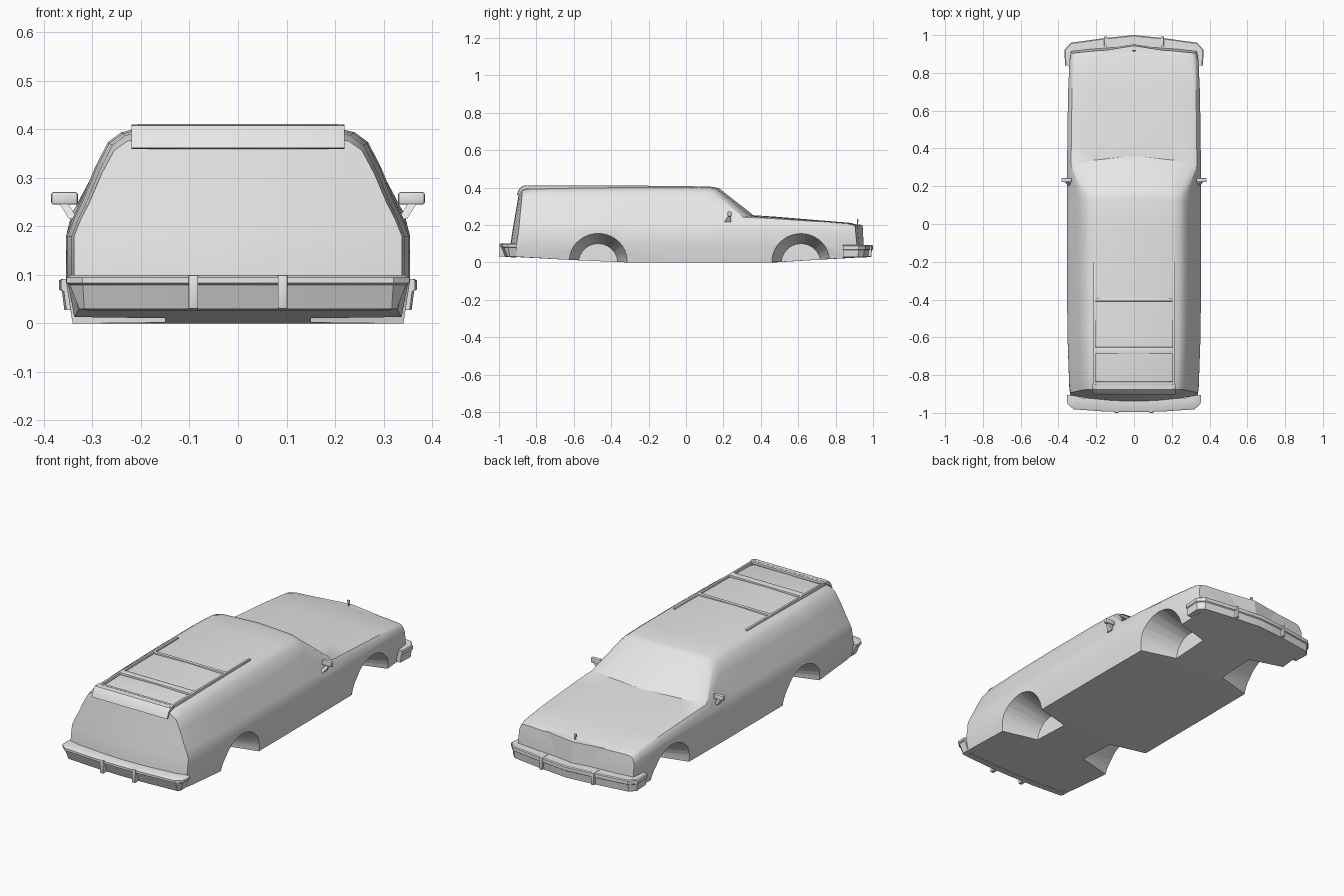
import bpy, bmesh, math
from mathutils import Vector

old = bpy.data.objects.get("Cube")
if old:
    bpy.data.objects.remove(old, do_unlink=True)

paint = bpy.data.materials.new("plain_grey")
paint.use_nodes = True
paint.diffuse_color = (0.8, 0.8, 0.8, 1)
paint.node_tree.nodes["Principled BSDF"].inputs["Base Color"].default_value = (0.8, 0.8, 0.8, 1)


def finish(name, bm, angle=35):
    bmesh.ops.remove_doubles(bm, verts=bm.verts, dist=0.0002)
    bmesh.ops.recalc_face_normals(bm, faces=bm.faces)
    mesh = bpy.data.meshes.new(name)
    bm.to_mesh(mesh)
    bm.free()
    obj = bpy.data.objects.new(name, mesh)
    bpy.context.collection.objects.link(obj)
    mesh.materials.append(paint)
    smooth(obj, angle)
    return obj


def smooth(obj, angle=35):
    bpy.ops.object.select_all(action='DESELECT')
    obj.select_set(True)
    bpy.context.view_layer.objects.active = obj
    bpy.ops.object.shade_smooth_by_angle(angle=math.radians(angle))


def loft(name, rings, caps=False, angle=35):
    """Skin a row of closed rings that have equal point counts."""
    bm = bmesh.new()
    rows = [[bm.verts.new(p) for p in ring] for ring in rings]
    n = len(rows[0])
    for a, b in zip(rows, rows[1:]):
        for k in range(n):
            bm.faces.new((a[k], a[(k + 1) % n], b[(k + 1) % n], b[k]))
    if caps:
        bm.faces.new(rows[0])
        bm.faces.new(rows[-1])
    return finish(name, bm, angle)


def box(name, lo, hi, bevel=0.003):
    bm = bmesh.new()
    bmesh.ops.create_cube(bm, size=1)
    lo, hi = Vector(lo), Vector(hi)
    for v in bm.verts:
        v.co = (lo + hi) / 2 + v.co * (hi - lo)
    if bevel:
        bmesh.ops.bevel(bm, geom=bm.edges[:], offset=bevel, segments=2, affect='EDGES', profile=0.5)
    return finish(name, bm)


# Body: upper side curve as (height fraction, cabin half width, bonnet width share)
UPPER = [(0.17, 0.340, 0.993), (0.33, 0.322, 0.985), (0.62, 0.295, 0.97), (0.85, 0.268, 0.94),
         (0.94, 0.240, 0.88), (0.98, 0.200, 0.6), (1.0, 0, 0)]
# Stations: base y, top y, bow, half width, sill z, top z, bonnet blend
STATIONS = [(-0.905, -0.855, -0.035, 0.338, 0.03, 0.388, 0),
            (-0.86, -0.81, -0.02, 0.343, 0.027, 0.401, 0),
            (-0.6, -0.6, 0, 0.352, 0.012, 0.405, 0),
            (-0.32, -0.32, 0, 0.355, 0, 0.408, 0),
            (0.0, 0.0, 0, 0.355, 0, 0.408, 0),
            (0.11, 0.11, 0.03, 0.355, 0, 0.404, 0),
            (0.14, 0.14, 0.035, 0.355, 0, 0.397, 0),
            (0.30, 0.30, 0.06, 0.354, 0, 0.252, 1),
            (0.45, 0.45, 0.03, 0.353, 0, 0.244, 1),
            (0.70, 0.70, 0.01, 0.349, 0.014, 0.225, 1),
            (0.87, 0.86, 0.02, 0.341, 0.024, 0.211, 1),
            (0.912, 0.90, 0.025, 0.334, 0.027, 0.198, 1)]


def section(yb, yt, bow, w, zb, zt, hood, shrink=1.0):
    belt = min(0.18, zt - 0.04)
    half = [(0, zb), (0.6 * w, zb), (0.96 * w, zb), (w, 0.09), (w, belt)]
    for f, cabin, bonnet in UPPER:
        x = bonnet * w if hood else cabin * w / 0.355
        half.append((x, belt + f * (zt - belt)))
    pts = []
    for x, z in half:
        x *= shrink
        rise = max(0, (z - 0.1) / (zt - 0.1))
        pts.append((x, yb + (yt - yb) * rise + bow * (1 - (x / 0.35) ** 2), z))
    return pts + [(-x, y, z) for x, y, z in pts[-2:0:-1]]


rings = [section(*STATIONS[0], shrink=s) for s in (0, 0.35, 0.7)]
rings += [section(*s) for s in STATIONS]
rings += [section(*STATIONS[-1], shrink=s) for s in (0.7, 0.35, 0)]
body = loft("body_shell", rings)

# Wheel arches: tapered cutters
for y, label in ((-0.47, "rear"), (0.615, "front")):
    for side in (1, -1):
        bpy.ops.mesh.primitive_cone_add(vertices=40, radius1=0.105, radius2=0.172, depth=0.25,
                                        location=(side * 0.275, y, -0.005),
                                        rotation=(0, side * math.pi / 2, 0))
        cutter = bpy.context.object
        cutter.name = label + "_arch_cutter"
        cutter.data.materials.append(paint)
        cutter.hide_render = True
        cut = body.modifiers.new("arch", 'BOOLEAN')
        cut.operation = 'DIFFERENCE'
        cut.solver = 'EXACT'
        cut.object = cutter
        bpy.context.view_layer.objects.active = body
        bpy.ops.object.modifier_apply(modifier=cut.name)
        bpy.data.objects.remove(cutter, do_unlink=True)
smooth(body, 32)


# Bumpers: one profile (outward, z) swept round half a path, then mirrored
def bumper(name, path, profile):
    full = path + [(-x, y) for x, y in path[-2::-1]]
    sign = 1 if path[-1][1] > 0 else -1
    rings = []
    for i, p in enumerate(full):
        a, b = Vector(full[max(i - 1, 0)]), Vector(full[min(i + 1, len(full) - 1)])
        t = (b - a).normalized()
        n = Vector((t.y, -t.x)) * sign
        rings.append([(p[0] + n.x * o, p[1] + n.y * o, z) for o, z in profile])
    return loft(name, rings, caps=True)


bumper("rear_bumper", [(0.335, -0.905), (0.335, -0.945), (0.318, -0.962), (0.15, -0.974), (0, -0.977)],
       [(-0.045, 0.1), (0.01, 0.1), (0.019, 0.095), (0.019, 0.083), (0.012, 0.079),
        (-0.008, 0.03), (-0.045, 0.027)])
bumper("front_bumper", [(0.352, 0.84), (0.356, 0.92), (0.33, 0.947), (0.15, 0.972), (0, 0.987)],
       [(-0.05, 0.092), (0.008, 0.092), (0.013, 0.088), (0.013, 0.07), (0.007, 0.066),
        (0.002, 0.028), (-0.05, 0.026)])

# Grille surround with a shallow central peak
outline = [(-0.17, 0.86), (-0.17, 0.925), (0, 0.952), (0.17, 0.925), (0.17, 0.86)]
loft("grille_surround", [[(x, y, 0.06) for x, y in outline],
                         [(x, y - 0.008, 0.2 if y > 0.9 else 0.208) for x, y in outline]], caps=True, angle=10)

# Bonnet ornament
box("ornament_stem", (-0.002, 0.915, 0.195), (0.002, 0.92, 0.22), 0)
box("ornament_head", (-0.007, 0.914, 0.216), (0.007, 0.921, 0.232), 0.002)

for side, label in ((1, "left"), (-1, "right")):
    def span(a, b):
        return sorted((side * a, side * b))

    # Bumper guards
    x0, x1 = span(0.082, 0.102)
    box(label + "_rear_guard", (x0, -1.0, 0.03), (x1, -0.95, 0.1))
    x0, x1 = span(0.142, 0.158)
    box(label + "_front_guard", (x0, 0.94, 0.03), (x1, 0.992, 0.094))

    # Door mirror
    x0, x1 = span(0.33, 0.385)
    box(label + "_mirror_head", (x0, 0.222, 0.245), (x1, 0.243, 0.271), 0.005)
    foot = [(0.33, 0.205, 0.215), (0.33, 0.24, 0.215), (0.348, 0.24, 0.215), (0.348, 0.205, 0.215)]
    top = [(0.352, 0.226, 0.25), (0.352, 0.24, 0.25), (0.37, 0.24, 0.25), (0.37, 0.226, 0.25)]
    loft(label + "_mirror_stalk", [[(side * x, y, z) for x, y, z in r] for r in (foot, top)], caps=True)

    # Roof rail
    x0, x1 = span(0.203, 0.215)
    box(label + "_roof_rail", (x0, -0.87, 0.392), (x1, -0.2, 0.41))

# Roof rack cross bars
for i, (y, width) in enumerate(((-0.4, 0.018), (-0.67, 0.036), (-0.842, 0.014))):
    box("rack_bar_%d" % (i + 1), (-0.207, y - width / 2, 0.398), (0.207, y + width / 2, 0.411), 0.002)

# Rear air deflector above the tailgate
blade = [(-0.85, 0.41), (-0.875, 0.408), (-0.893, 0.39), (-0.905, 0.362), (-0.897, 0.36),
         (-0.88, 0.386), (-0.85, 0.396)]
loft("rear_deflector", [[(x, y if abs(x) < 0.21 else y + 0.004, z) for y, z in blade]
                        for x in (-0.219, -0.205, 0.205, 0.219)], caps=True)
